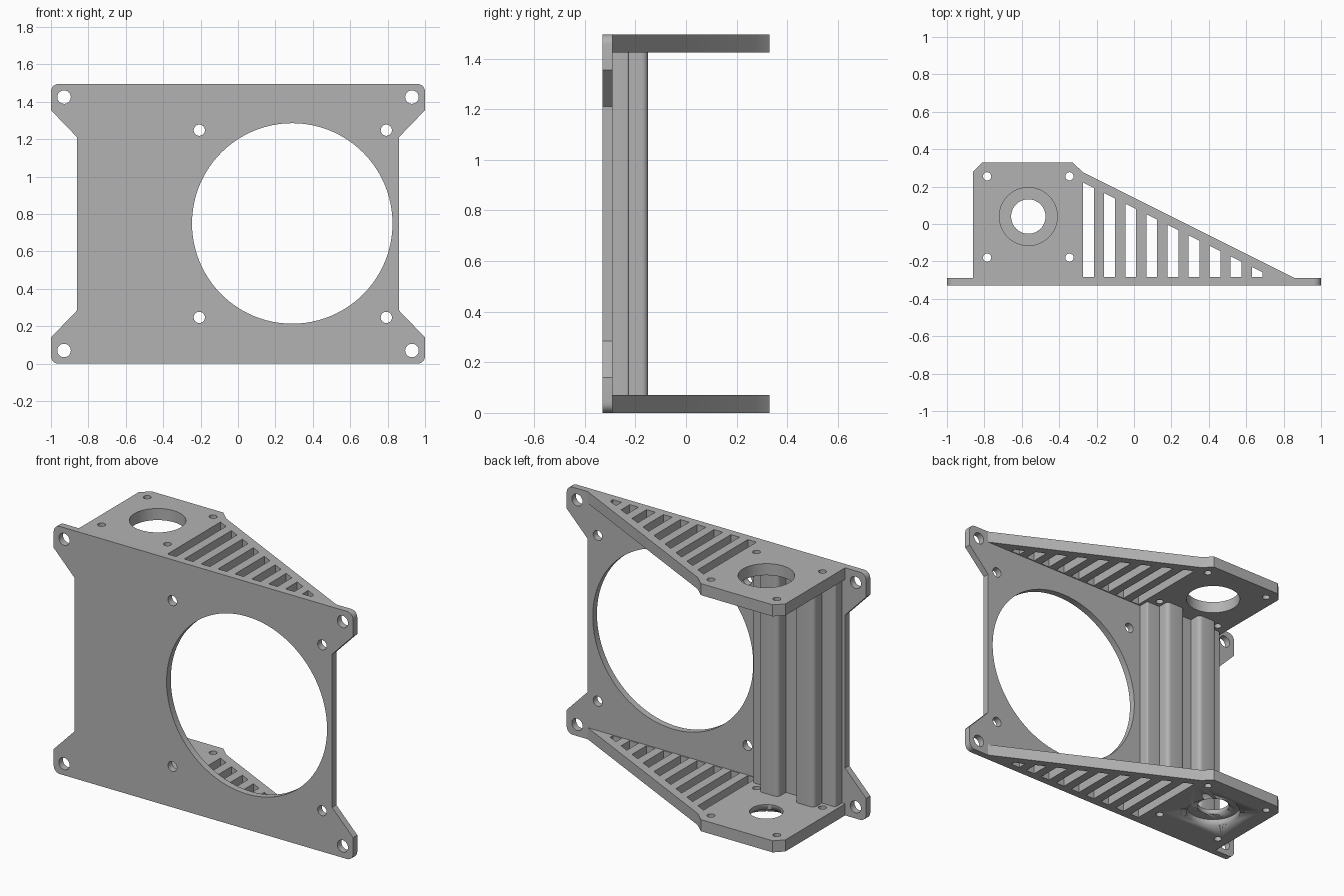
import bpy, bmesh, math
from mathutils import Matrix

if "Cube" in bpy.data.objects:
    bpy.data.objects.remove(bpy.data.objects["Cube"], do_unlink=True)

GREY = (0.45, 0.45, 0.45, 1)
mat = bpy.data.materials.new("plain grey")
mat.use_nodes = True
mat.diffuse_color = GREY
mat.node_tree.nodes["Principled BSDF"].inputs["Base Color"].default_value = GREY

H, T = 1.495, 0.07            # overall height, end plate thickness
BACK = -0.29                  # rear face of the front plate
MOTOR = (-0.565, 0.04)        # axis of the large bore


def circle(cx, cy, r, n=32):
    return [(cx + r * math.cos(2 * math.pi * i / n),
             cy + r * math.sin(2 * math.pi * i / n)) for i in range(n)]


def arc(cx, cy, r, start, steps=6):
    """Quarter turn, counter-clockwise from the start angle in degrees."""
    return [(cx + r * math.cos(math.radians(start + 90 * i / steps)),
             cy + r * math.sin(math.radians(start + 90 * i / steps)))
            for i in range(steps + 1)]


def plate(name, loops, low, high, upright=False):
    """Extrude an outline with holes; upright maps the profile to x, z."""
    cu = bpy.data.curves.new(name, "CURVE")
    cu.dimensions = "2D"
    cu.fill_mode = "BOTH"
    cu.extrude = (high - low) / 2
    for loop in loops:
        sp = cu.splines.new("POLY")
        sp.points.add(len(loop) - 1)
        for p, (x, y) in zip(sp.points, loop):
            p.co = (x, y, 0, 1)
        sp.use_cyclic_u = True
    ob = bpy.data.objects.new(name, cu)
    bpy.context.collection.objects.link(ob)
    bpy.ops.object.select_all(action="DESELECT")
    bpy.context.view_layer.objects.active = ob
    ob.select_set(True)
    bpy.ops.object.convert(target="MESH")
    ob = bpy.context.view_layer.objects.active
    mid = (low + high) / 2
    if upright:
        move = Matrix.Translation((0, mid, 0)) @ Matrix.Rotation(math.pi / 2, 4, "X")
    else:
        move = Matrix.Translation((0, 0, mid))
    bm = bmesh.new()
    bm.from_mesh(ob.data)
    bmesh.ops.remove_doubles(bm, verts=bm.verts, dist=1e-5)
    bmesh.ops.transform(bm, matrix=move, verts=bm.verts)
    bmesh.ops.recalc_face_normals(bm, faces=bm.faces)
    bm.to_mesh(ob.data)
    bm.free()
    ob.data.materials.clear()
    ob.data.materials.append(mat)
    bpy.ops.object.shade_smooth_by_angle(angle=math.radians(30))
    return ob


# Front plate: rounded ears at the corners, fan opening and screw holes
R = 0.04
quarter = [(0.86, H - 0.285), (1, H - 0.14)] + arc(1 - R, H - R, R, 0)
half = [(x, H - z) for x, z in reversed(quarter)] + quarter
outline = half + [(-x, z) for x, z in reversed(half)]
holes = [circle(0.29, H / 2 + 0.002, 0.536, 96)]
for z in (0.07, H - 0.07):
    holes += [circle(s * 0.93, z, 0.036) for s in (-1, 1)]
for z in (0.247, H - 0.247):
    holes += [circle(x, z, 0.03) for x in (-0.207, 0.793)]
plate("front_plate", [outline] + holes, -0.33, BACK, upright=True)

# End plates: tapered bracket with screw holes and a row of vent slots
bracket = [(-0.86, BACK), (0.86, BACK), (-0.27, 0.275), (-0.33, 0.33),
           (-0.81, 0.33), (-0.86, 0.28)]
cuts = [circle(x, y, 0.022, 24) for x in (-0.785, -0.345) for y in (-0.18, 0.255)]
for i in range(9):
    a = -0.272 + i * 0.1127
    b = a + 0.058
    cuts.append([(a, -0.284), (b, -0.284),
                 (b, 0.22 - 0.5 * (b + 0.27)), (a, 0.22 - 0.5 * (a + 0.27))])
plate("top_plate", [bracket] + cuts + [circle(*MOTOR, 0.155, 64)], H - T, H)
bottom = plate("bottom_plate", [bracket] + cuts + [circle(*MOTOR, 0.092, 64)], 0, T)

# Counterbore on the underside of the bottom plate
cutter = plate("bore_cutter", [circle(*MOTOR, 0.155, 64)], -0.05, 0.04)
cutter.hide_render = True
mod = bottom.modifiers.new("counterbore", "BOOLEAN")
mod.operation = "DIFFERENCE"
mod.solver = "EXACT"
mod.object = cutter
bpy.context.view_layer.objects.active = bottom
bpy.ops.object.modifier_apply(modifier=mod.name)
bpy.data.objects.remove(cutter, do_unlink=True)

# Spine between the end plates: low base carrying two rounded ribs
LOW, TOP, F = -0.225, -0.15, 0.025


def bump(left, right, y):
    """Right-to-left run over a rib with rounded shoulders."""
    return arc(right - F, y - F, F, 0) + arc(left + F, y - F, F, 90)


cx = MOTOR[0]
spine = [(cx - 0.275, BACK), (cx + 0.275, BACK)] + arc(cx + 0.275 - 0.01, LOW - 0.01, 0.01, 0)
for a, b in ((0.055, 0.185), (-0.185, -0.055)):
    spine += [(cx + b, LOW)] + bump(cx + a, cx + b, TOP) + [(cx + a, LOW)]
spine += arc(cx - 0.275 + 0.01, LOW - 0.01, 0.01, 90)
plate("ribbed_spine", [spine], T, H - T)
